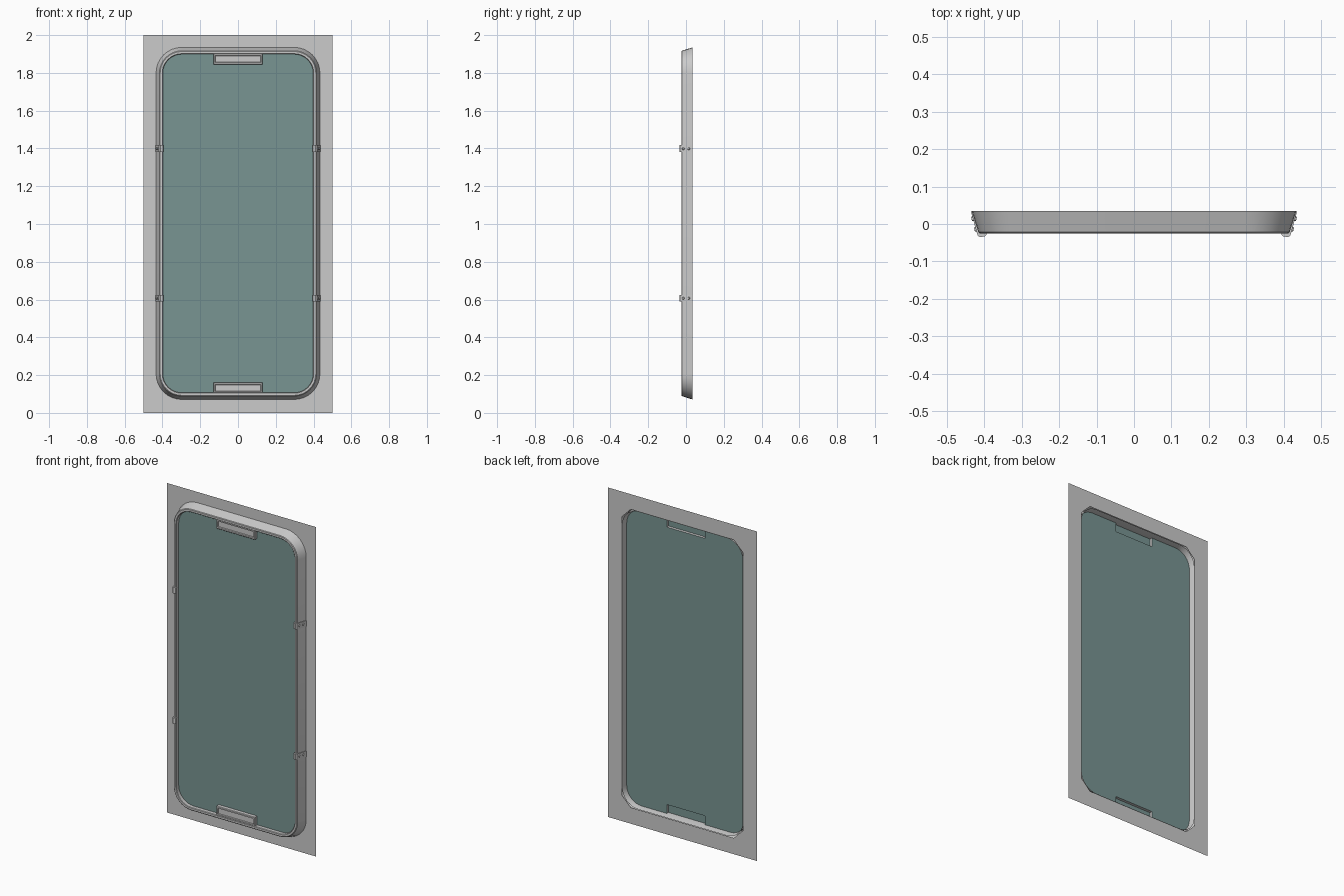
import bpy, bmesh, math
from mathutils import Vector

if "Cube" in bpy.data.objects:
    bpy.data.objects.remove(bpy.data.objects["Cube"])

ZC = 1.003                       # height of the window centre
IX, IZ, IR = 0.398, 0.896, 0.10  # inner opening half sizes and corner radius

glass_mat = bpy.data.materials.new("tinted_glass")
glass_mat.diffuse_color = (0.19, 0.30, 0.29, 1)
glass_mat.use_nodes = True
glass_mat.node_tree.nodes["Principled BSDF"].inputs["Base Color"].default_value = glass_mat.diffuse_color


def make(name, verts, faces, mat=None, smooth=False, fix=True):
    me = bpy.data.meshes.new(name)
    me.from_pydata([tuple(v) for v in verts], [], faces)
    if fix:
        bm = bmesh.new()
        bm.from_mesh(me)
        bmesh.ops.recalc_face_normals(bm, faces=bm.faces)
        bm.to_mesh(me)
        bm.free()
    ob = bpy.data.objects.new(name, me)
    bpy.context.collection.objects.link(ob)
    if mat:
        me.materials.append(mat)
    if smooth:
        bpy.ops.object.select_all(action='DESELECT')
        ob.select_set(True)
        bpy.context.view_layer.objects.active = ob
        bpy.ops.object.shade_smooth_by_angle(angle=math.radians(30))
    return ob


def rounded_loop(d, y, n=8):
    """Rounded rectangle, offset d outwards from the opening, counter-clockwise from the front."""
    pts, r = [], IR + d
    for k, (sx, sz) in enumerate([(1, 1), (-1, 1), (-1, -1), (1, -1)]):
        for i in range(n + 1):
            a = math.pi / 2 * (k + i / n)
            pts.append((sx * (IX - IR) + r * math.cos(a), y, ZC + sz * (IZ - IR) + r * math.sin(a)))
    return pts


def loft(name, loops, closed=False, **kw):
    n = len(loops[0])
    m = len(loops)
    faces = [(j * n + i, j * n + (i + 1) % n, (j + 1) % m * n + (i + 1) % n, (j + 1) % m * n + i)
             for j in range(m if closed else m - 1) for i in range(n)]
    return make(name, [p for l in loops for p in l], faces, **kw)


# Flat wall panel with a chamfered hole
hx, hz, c, yw = 0.406, 0.905, 0.06, 0.035
outer = [(0.5, yw, 2), (-0.5, yw, 2), (-0.5, yw, 0), (0.5, yw, 0)]
hole = []
for sx, sz in [(1, 1), (-1, 1), (-1, -1), (1, -1)]:
    pair = [(sx * hx, yw, ZC + sz * (hz - c)), (sx * (hx - c), yw, ZC + sz * hz)]
    hole += pair if sx * sz > 0 else pair[::-1]
faces = []
for i in range(4):
    j = (i + 1) % 4
    faces += [(i, 4 + 2 * i + 1, 4 + 2 * i), (i, j, 4 + 2 * j, 4 + 2 * i + 1)]
make("wall_panel", outer + hole, faces)

# Sloped window frame
profile = [(0.007, 0.0345), (0, 0), (0, -0.022), (0.003, -0.025), (0.014, -0.025),
           (0.018, -0.022), (0.036, 0.0345)]
loft("window_frame", [rounded_loop(d, y) for d, y in profile], smooth=True)

# Glass pane, notched around the two tabs
TX, TZ = 0.129, 0.842
pane = []
for i, p in enumerate(rounded_loop(0, 0)):
    pane.append(p)
    if i in (8, 26):             # end of a corner that leads into the top or bottom edge
        s = 1 if i == 8 else -1
        pane += [(s * TX, 0, ZC + s * IZ), (s * TX, 0, ZC + s * TZ),
                 (-s * TX, 0, ZC + s * TZ), (-s * TX, 0, ZC + s * IZ)]
make("glass_pane", pane, [tuple(range(len(pane)))], mat=glass_mat, fix=False)


def rect(x, z0, z1, y, s):
    return [(-x, y, ZC + s * z0), (x, y, ZC + s * z0), (x, y, ZC + s * z1), (-x, y, ZC + s * z1)]


# Recessed tabs, top and bottom, hollow behind
for s, side in ((1, "top"), (-1, "bottom")):
    ring = [rect(TX, TZ, IZ + 0.003, 0, s), rect(TX, TZ, IZ + 0.003, -0.021, s),
            rect(TX - 0.003, TZ + 0.003, IZ, -0.024, s),
            rect(0.121, TZ + 0.011, IZ - 0.007, -0.024, s),
            rect(0.119, TZ + 0.013, IZ - 0.009, -0.017, s)]
    tab = loft(side + "_tab", ring)
    make(side + "_tab_floor", ring[-1], [(0, 1, 2, 3)])
    make(side + "_tab_backing", rect(TX - 0.001, TZ + 0.001, IZ, -0.0155, s), [(3, 2, 1, 0)],
         mat=glass_mat)

# Clips wrapped over the frame sides, each with two rivets
clip = [(0.436, 0.034), (0.4205, -0.0225), (0.417, -0.032), (0.411, -0.035), (0.398, -0.033),
        (0.394, -0.028), (0.394, -0.018), (0.412, -0.022), (0.428, 0.034)]
for sx, side in ((1, "right"), (-1, "left")):
    for sz, lvl in ((1, "upper"), (-1, "lower")):
        zc = ZC + sz * 0.396
        n = len(clip)
        verts = [(sx * x, y, zc + h) for h in (-0.018, 0.018) for x, y in clip]
        faces = [(i, (i + 1) % n, n + (i + 1) % n, n + i) for i in range(n)]
        faces += [tuple(range(n)), tuple(range(n, 2 * n))]
        make(f"{side}_{lvl}_clip", verts, faces)
        nrm = Vector((sx * 0.964, -0.266, 0))
        for k, y in enumerate((-0.014, 0.014)):
            base = Vector((sx * (0.436 - (0.034 - y) * 0.274), y, zc))
            bpy.ops.mesh.primitive_cone_add(vertices=12, radius1=0.008, radius2=0.005, depth=0.006,
                                            location=base + nrm * 0.001,
                                            rotation=nrm.to_track_quat('Z', 'Y').to_euler())
            bpy.context.object.name = f"{side}_{lvl}_rivet_{k + 1}"
